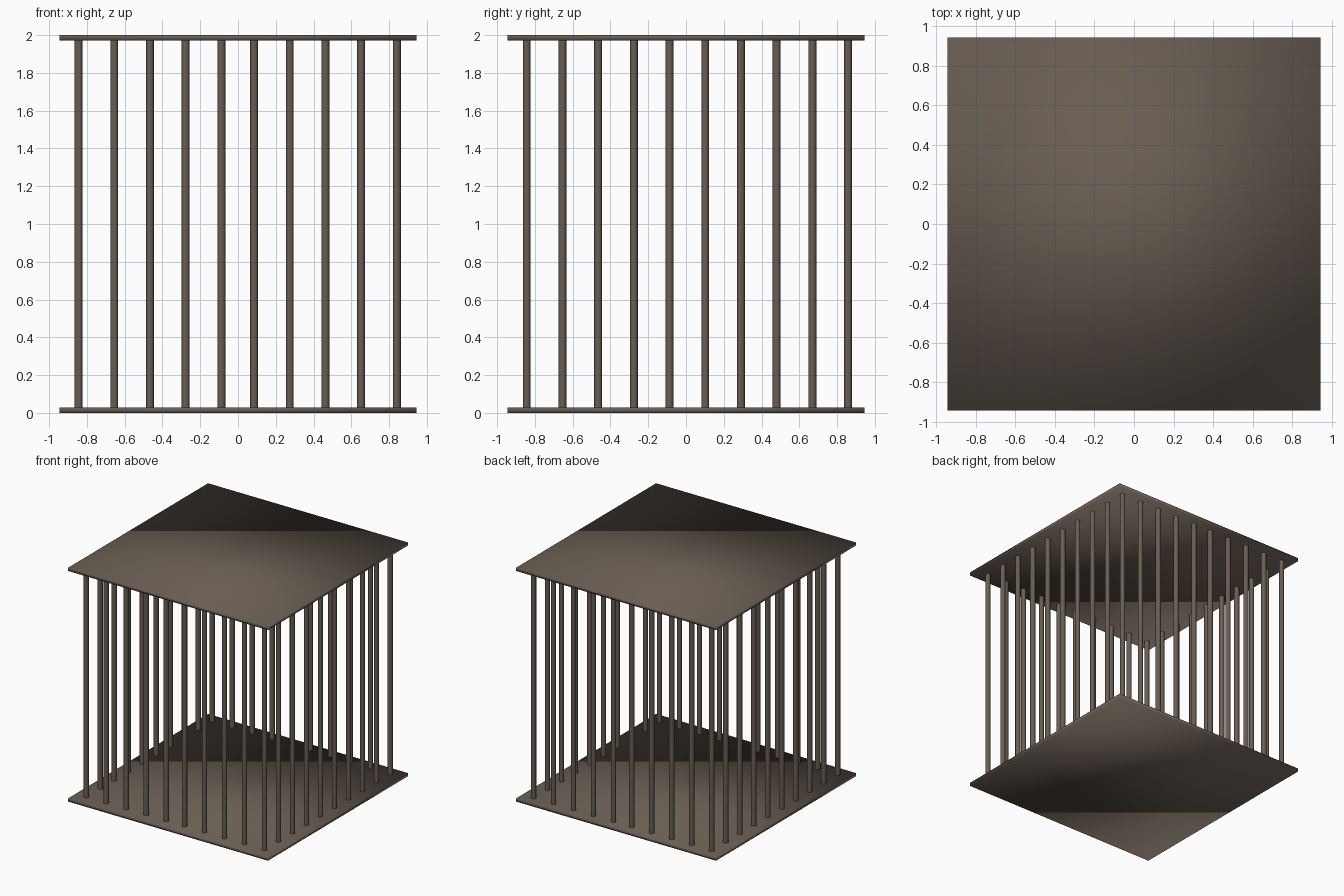
import bpy

if "Cube" in bpy.data.objects:
    bpy.data.objects.remove(bpy.data.objects["Cube"])

HALF = 0.945      # half width of the plates
THICK = 0.028     # plate thickness
RADIUS = 0.021    # bar radius
STEP = 0.189      # bar spacing

metal = bpy.data.materials.new("dark_metal")
metal.diffuse_color = (0.14, 0.11, 0.085, 1)
metal.use_nodes = True
metal.node_tree.nodes["Principled BSDF"].inputs["Base Color"].default_value = metal.diffuse_color


def plate(name, z):
    bpy.ops.mesh.primitive_cube_add(size=1, location=(0, 0, z))
    ob = bpy.context.object
    ob.name = name
    ob.scale = (2 * HALF, 2 * HALF, THICK)
    bpy.ops.object.transform_apply(location=False, rotation=False, scale=True)
    bpy.ops.object.shade_smooth()
    ob.data.materials.append(metal)


def bar(name, x, y):
    bpy.ops.mesh.primitive_cylinder_add(vertices=16, radius=RADIUS, depth=2 - 1.5 * THICK,
                                        location=(x, y, 1))
    ob = bpy.context.object
    ob.name = name
    bpy.ops.object.shade_smooth_by_angle()
    ob.data.materials.append(metal)


# floor and roof plates
plate("floor_plate", THICK / 2)
plate("roof_plate", 2 - THICK / 2)

# bar positions: two mirrored groups of five along x, ten even steps along y
xs = [-0.844 + STEP * i for i in range(5)] + [0.085 + STEP * i for i in range(5)]
ys = [-0.843 + STEP * i for i in range(10)]

# front and back rows
for i, x in enumerate(xs):
    bar(f"front_bar_{i}", x, ys[0])
    bar(f"back_bar_{i}", x, ys[-1])

# side rows, without the corners
for i, y in enumerate(ys[1:-1]):
    bar(f"left_bar_{i}", xs[0], y)
    bar(f"right_bar_{i}", xs[-1], y)
